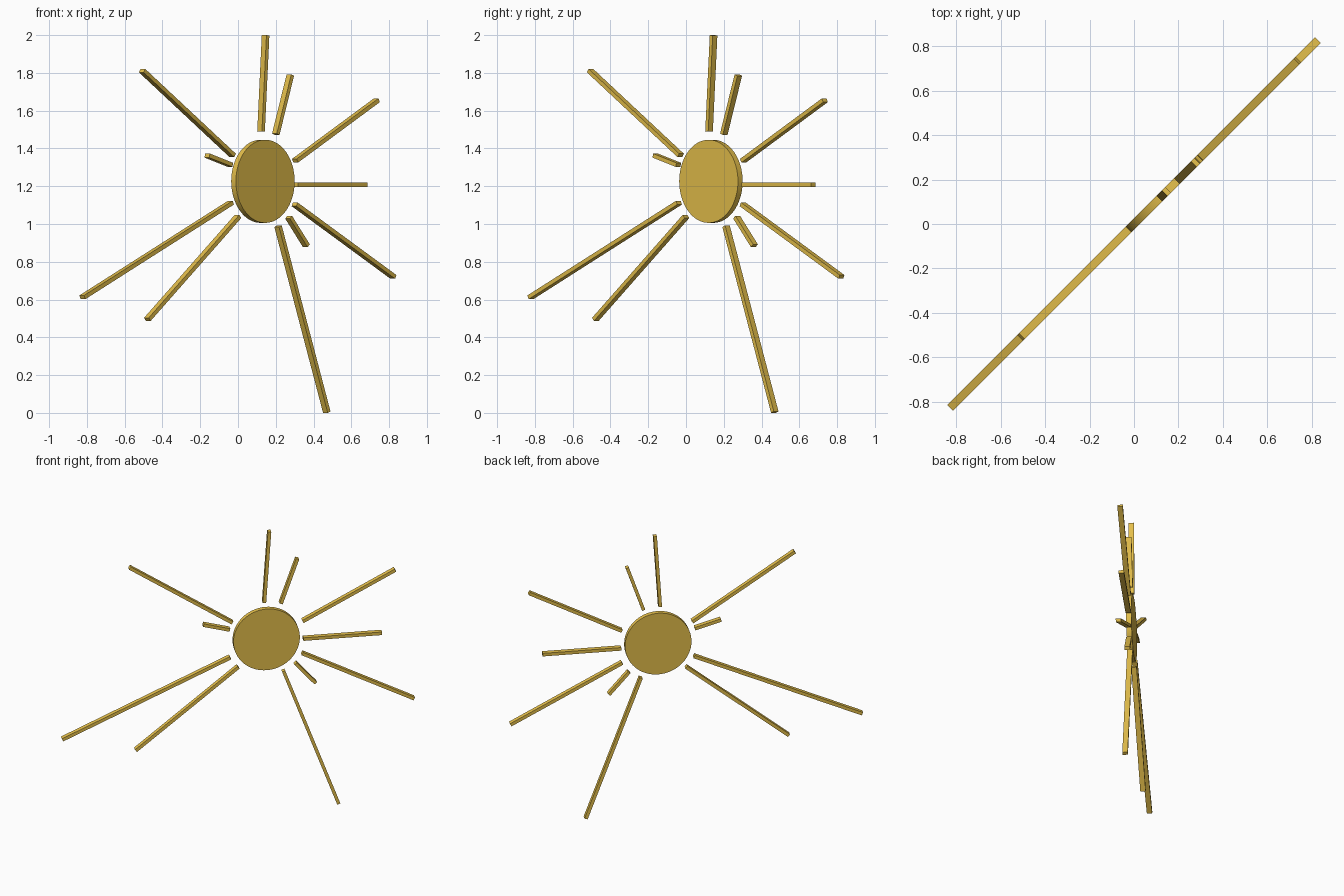
import bpy, math
from mathutils import Vector, Matrix

if "Cube" in bpy.data.objects:
    bpy.data.objects.remove(bpy.data.objects["Cube"])

gold = bpy.data.materials.new("gold")
gold.diffuse_color = (0.78, 0.52, 0.07, 1)
gold.use_nodes = True
gold.node_tree.nodes["Principled BSDF"].inputs["Base Color"].default_value = gold.diffuse_color

# The whole model lies in the vertical plane x = y
NORMAL = Vector((1, -1, 0)).normalized()
DEPTH, WIDTH = 0.035, 0.022

# Central disc
axis = NORMAL.to_track_quat('Z', 'Y').to_euler()
bpy.ops.mesh.primitive_cylinder_add(vertices=64, radius=0.22, depth=DEPTH,
                                    location=(0.132, 0.132, 1.226), rotation=axis)
disc = bpy.context.object
disc.name = "sun_disc"
disc.data.materials.append(gold)
bpy.ops.object.shade_smooth_by_angle()


def ray(name, inner, outer):
    """Square bar between two (x, z) points in the plane x = y."""
    a = Vector((inner[0], inner[0], inner[1]))
    b = Vector((outer[0], outer[0], outer[1]))
    along = (b - a).normalized()
    across = NORMAL.cross(along)
    rot = Matrix((along, across, NORMAL)).transposed().to_4x4()
    bpy.ops.mesh.primitive_cube_add(size=1)
    ob = bpy.context.object
    ob.name = name
    ob.matrix_world = (Matrix.Translation((a + b) / 2) @ rot
                       @ Matrix.Diagonal(((b - a).length, WIDTH, DEPTH, 1)))
    ob.data.materials.append(gold)


# Rays, clockwise from the top: inner and outer end as (x, z)
rays = [
    ((0.122, 1.490), (0.146, 1.999)),
    ((0.200, 1.475), (0.277, 1.788)),
    ((0.302, 1.335), (0.735, 1.655)),
    ((0.305, 1.208), (0.673, 1.208)),
    ((0.300, 1.104), (0.823, 0.720)),
    ((0.268, 1.036), (0.362, 0.885)),
    ((0.212, 0.988), (0.470, 0.004)),
    ((0.000, 1.040), (-0.480, 0.495)),
    ((-0.037, 1.113), (-0.824, 0.612)),
    ((-0.040, 1.313), (-0.163, 1.362)),
    ((-0.028, 1.363), (-0.508, 1.812)),
]
for i, (inner, outer) in enumerate(rays, 1):
    ray(f"ray_{i}", inner, outer)
